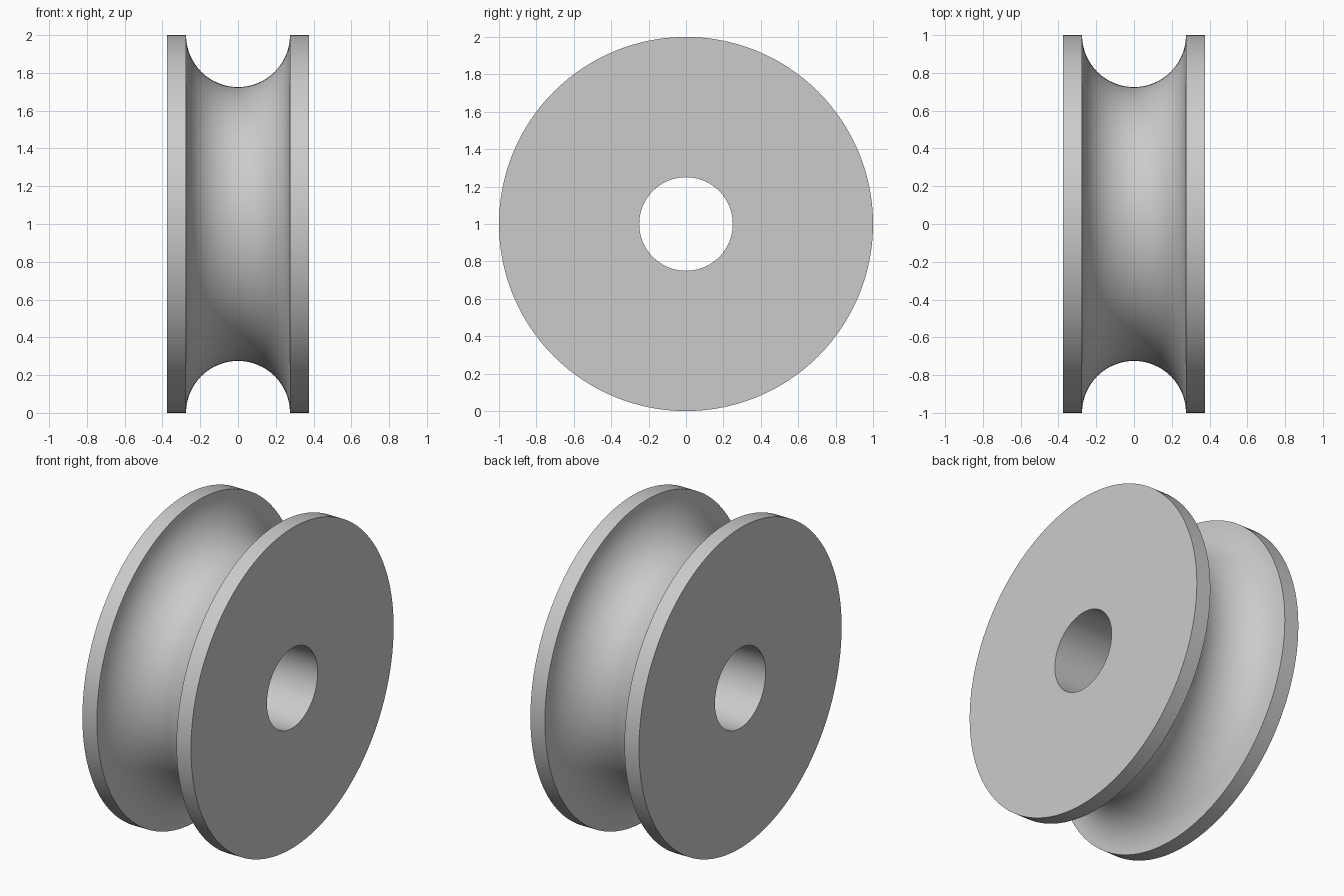
import bpy
import bmesh
from math import cos, sin, pi, radians
from mathutils import Matrix, Vector

cube = bpy.data.objects.get("Cube")
if cube:
    bpy.data.objects.remove(cube, do_unlink=True)

HALF_WIDTH, RIM, BORE, GROOVE = 0.375, 1.0, 0.25, 0.275
SEGMENTS, ARC_STEPS = 128, 32

# Plain grey metal
grey = bpy.data.materials.new("grey metal")
grey.use_nodes = True
colour = (0.6, 0.6, 0.6, 1)
grey.diffuse_color = colour
grey.node_tree.nodes["Principled BSDF"].inputs["Base Color"].default_value = colour

# Half section: bore, side faces, rims and the round rope groove
profile = [(-HALF_WIDTH, BORE), (-HALF_WIDTH, RIM)]
for i in range(ARC_STEPS + 1):
    a = pi * i / ARC_STEPS
    profile.append((-GROOVE * cos(a), RIM - GROOVE * sin(a)))
profile += [(HALF_WIDTH, RIM), (HALF_WIDTH, BORE)]

# Spin the closed section about the axle
bm = bmesh.new()
verts = [bm.verts.new((x, 0, r)) for x, r in profile]
edges = [bm.edges.new((v, verts[i - 1])) for i, v in enumerate(verts)]
bmesh.ops.spin(bm, geom=verts + edges, cent=(0, 0, 0), axis=(1, 0, 0),
               angle=2 * pi, steps=SEGMENTS, use_merge=True)
bmesh.ops.remove_doubles(bm, verts=bm.verts[:], dist=0.0001)
bmesh.ops.recalc_face_normals(bm, faces=bm.faces[:])
bmesh.ops.transform(bm, matrix=Matrix.Translation(Vector((0, 0, RIM))), verts=bm.verts[:])

mesh = bpy.data.meshes.new("pulley_wheel")
bm.to_mesh(mesh)
bm.free()
mesh.materials.append(grey)
wheel = bpy.data.objects.new("pulley_wheel", mesh)
bpy.context.collection.objects.link(wheel)

# Smooth curved surfaces, crisp rims
bpy.context.view_layer.objects.active = wheel
wheel.select_set(True)
bpy.ops.object.shade_smooth_by_angle(angle=radians(30))
